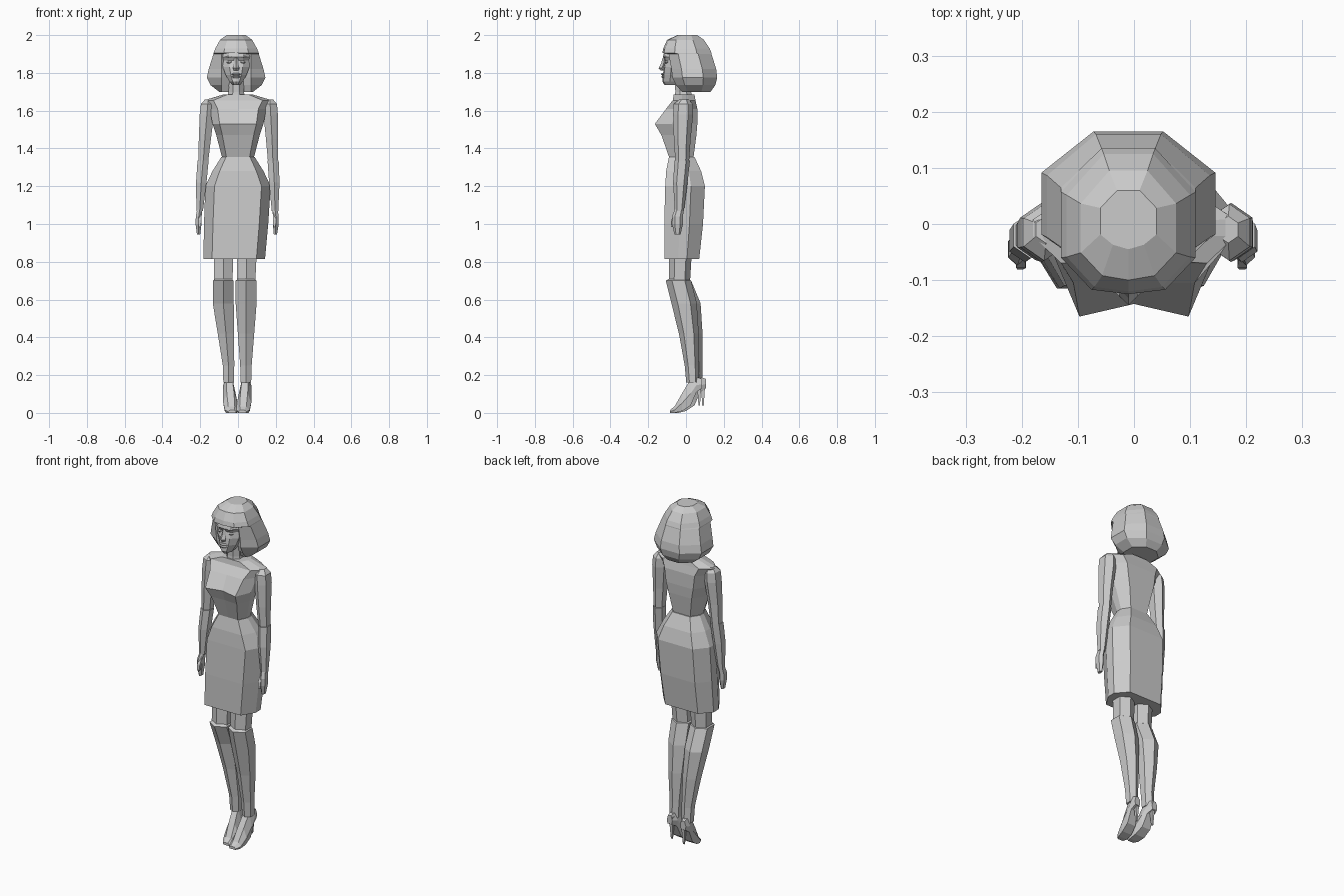
import bpy
import bmesh
import math

default_cube = bpy.data.objects.get("Cube")
if default_cube:
    bpy.data.objects.remove(default_cube, do_unlink=True)

# One plain grey for the whole figure
grey = bpy.data.materials.new("plain grey")
grey.use_nodes = True
grey_colour = (.6, .6, .6, 1)
grey.diffuse_color = grey_colour
grey.node_tree.nodes["Principled BSDF"].inputs["Base Color"].default_value = grey_colour


def loft(name, rings):
    """Skin a list of equal-length closed rings and cap both ends."""
    bm = bmesh.new()
    loops = [[bm.verts.new(point) for point in ring] for ring in rings]
    count = len(loops[0])
    for lower, upper in zip(loops, loops[1:]):
        for i in range(count):
            following = (i + 1) % count
            bm.faces.new((lower[i], lower[following], upper[following], upper[i]))
    bm.faces.new(loops[0])
    bm.faces.new(loops[-1])
    bmesh.ops.recalc_face_normals(bm, faces=bm.faces)
    mesh = bpy.data.meshes.new(name)
    bm.to_mesh(mesh)
    bm.free()
    mesh.materials.append(grey)
    obj = bpy.data.objects.new(name, mesh)
    bpy.context.collection.objects.link(obj)


def mirrored(half, z, centre):
    """Full ring from a half outline that starts and ends on the middle line."""
    right = [(centre + x, y, z) for x, y in half]
    left = [(centre - x, y, z) for x, y in reversed(half[1:-1])]
    return right + left


def limb(name, sections, sides=6, deepen=1.0, turn=0.5):
    """Faceted tube from (height, centre x, centre y, half width)."""
    angles = [math.tau * (i + turn) / sides for i in range(sides)]
    rings = []
    for z, cx, cy, radius in sections:
        rings.append([(cx + radius * math.cos(angle),
                       cy + radius * deepen * math.sin(angle), z) for angle in angles])
    loft(name, rings)


def dress_ring(z, width, front, back, centre=0.0):
    """Panelled outline: the further forward the bust, the deeper its cleft."""
    depth = back - front
    cleft = max(0, -front - .12) / 2
    half = [(0, front + cleft), (width * .72, front),
            (width, front + depth * .4), (width, front + depth * .65),
            (width * .65, back), (0, back)]
    return mirrored(half, z, centre)


# Dress
loft("skirt", [
    dress_ring(.815, .163, -.115, .07, centre=-.02),
    dress_ring(1, .17, -.115, .09, centre=-.01),
    dress_ring(1.2, .173, -.11, .1),
    dress_ring(1.28, .135, -.105, .08),
    dress_ring(1.355, .088, -.09, .045),
])
loft("bodice", [
    dress_ring(1.355, .085, -.09, .04),
    dress_ring(1.47, .115, -.13, .055),
    dress_ring(1.53, .135, -.165, .06),
    dress_ring(1.61, .15, -.105, .06),
    dress_ring(1.655, .18, -.07, .05),
    dress_ring(1.685, .08, -.065, .045),
])

# Neck
HEAD_X = -.01
limb("neck", [(1.65, HEAD_X, -.01, .055), (1.7, HEAD_X, -.015, .045),
              (1.82, HEAD_X, -.02, .045)], sides=8)


# Arms, the two hanging at slightly different angles
def arm(label, side, lean):
    def place(sections):
        return [(z, side * x + lean * (z - 1.3), y, radius) for z, x, y, radius in sections]

    limb(label + "_upper_arm", place([
        (1.325, .185, -.02, .03), (1.45, .18, -.02, .037),
        (1.58, .173, -.015, .044), (1.635, .17, -.015, .042),
        (1.66, .168, -.01, .02)]), deepen=1.2)
    limb(label + "_forearm", place([
        (1.07, .196, -.035, .02), (1.22, .192, -.03, .032),
        (1.335, .186, -.02, .034)]), deepen=1.2)
    limb(label + "_hand", place([
        (.945, .198, -.045, .01), (1, .2, -.045, .018),
        (1.04, .2, -.045, .018), (1.08, .196, -.035, .015)]), deepen=1.6)
    limb(label + "_thumb", place([
        (.985, .193, -.075, .008), (1.02, .193, -.07, .012),
        (1.06, .193, -.05, .01)]), sides=4)


arm("left", side=1, lean=0)
arm("right", side=-1, lean=.03)


# Legs and high-heeled shoes
def leg(label, hip, knee, ankle, back):
    limb(label + "_thigh", [(.69, knee, -.035, .056), (.95, hip, -.025, .062)])
    limb(label + "_shin", [
        (.16, ankle, .035 + back, .032), (.25, ankle, .03 + back, .035),
        (.42, (knee + ankle) / 2, .015 + back, .05),
        (.58, knee, back - .01, .064), (.7, knee, -.04, .064),
        (.715, knee, -.04, .04)], deepen=1.05)

    # Shoe swept from toe to heel
    rings = []
    for along, width, bottom, top in ((-.085, .022, 0, .015), (-.06, .035, 0, .035),
                                      (-.02, .038, .01, .105), (.025, .034, .04, .18),
                                      (.055, .028, .11, .19), (.085, .018, .13, .18)):
        y = along + back
        x = ankle + math.copysign(.14, ankle) * (along - .05)
        middle = bottom + (top - bottom) * .45
        rings.append([(x - width * .8, y, bottom), (x + width * .8, y, bottom),
                      (x + width, y, middle), (x + width / 2, y, top),
                      (x - width / 2, y, top), (x - width, y, middle)])
    loft(label + "_shoe", rings)
    limb(label + "_heel", [(.04, ankle, .07 + back, .006), (.11, ankle, .07 + back, .012),
                           (.17, ankle, .07 + back, .02)], sides=4)


leg("left", hip=.05, knee=.043, ankle=.042, back=0)
leg("right", hip=-.075, knee=-.078, ankle=-.05, back=.02)


# Head from chin to brow
def head_ring(z, width, front):
    half = [(0, front), (width / 2, front + .006), (width, front + .04),
            (width * .9, .02), (0, .05)]
    return mirrored(half, z, HEAD_X)


loft("head", [
    head_ring(1.737, .02, -.115),
    head_ring(1.755, .036, -.125),
    head_ring(1.79, .056, -.122),
    head_ring(1.83, .07, -.118),
    head_ring(1.865, .074, -.11),
    head_ring(1.885, .075, -.122),
    head_ring(1.93, .07, -.11),
])

# Face details
limb("nose", [(1.813, HEAD_X, -.122, .013), (1.825, HEAD_X, -.128, .017),
              (1.85, HEAD_X, -.118, .014), (1.88, HEAD_X, -.114, .01)], sides=4, turn=0)


def lens(name, x, y, z, width, height, deepen):
    """Small faceted bulge, widest at its middle."""
    limb(name, [(z - height / 2, x, y, width * .6), (z, x, y, width),
                (z + height / 2, x, y, width * .6)], deepen=deepen, turn=0)


lens("lower_lip", HEAD_X, -.12, 1.78, width=.025, height=.012, deepen=.5)
lens("upper_lip", HEAD_X, -.12, 1.793, width=.025, height=.012, deepen=.6)
for label, side in (("left", 1), ("right", -1)):
    eye_x = HEAD_X + side * .034
    lens(label + "_eye", eye_x, -.1, 1.858, width=.017, height=.016, deepen=.8)
    lens(label + "_brow", eye_x, -.108, 1.885, width=.022, height=.008, deepen=.6)


# Bobbed hair, hollowed around the face below the fringe
def hair_ring(z, width, front, back, open_face=False):
    depth = back - front
    middle = -.02 if open_face else front
    temple = .078 if open_face else width * .55
    half = [(0, middle), (temple, front + .008),
            (width, front + depth * .25), (width, front + depth * .7),
            (width * .4, back), (0, back)]
    return mirrored(half, z, HEAD_X)


loft("hair", [
    hair_ring(2, .05, -.045, .06),
    hair_ring(1.975, .085, -.1, .095),
    hair_ring(1.93, .11, -.12, .125),
    hair_ring(1.905, .12, -.125, .135),
    hair_ring(1.9, .12, -.1, .135, open_face=True),
    hair_ring(1.82, .145, -.085, .16, open_face=True),
    hair_ring(1.775, .155, -.08, .165, open_face=True),
    hair_ring(1.735, .135, -.06, .155, open_face=True),
    hair_ring(1.7, .09, -.03, .13, open_face=True),
])
